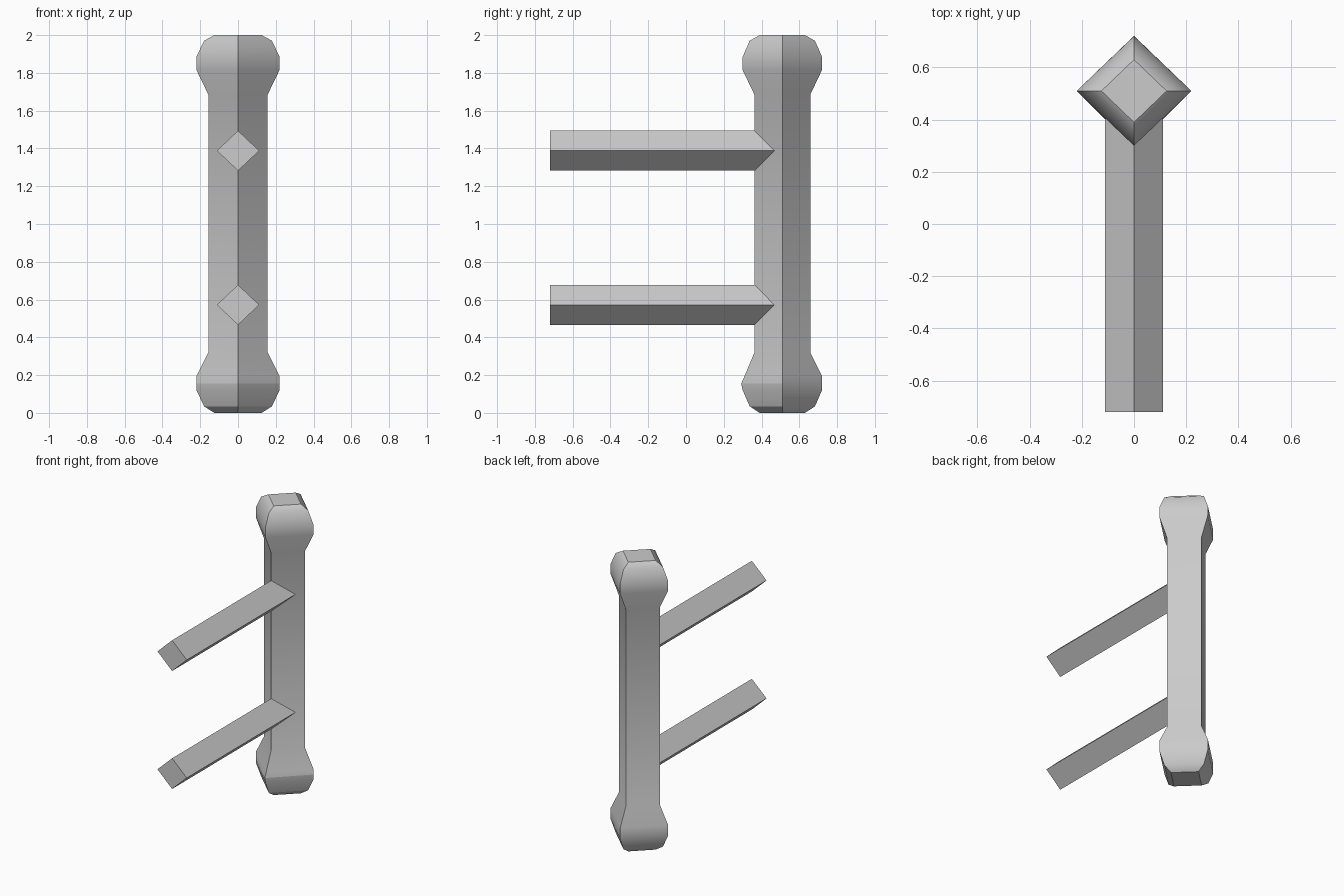
import bpy

if "Cube" in bpy.data.objects:
    bpy.data.objects.remove(bpy.data.objects["Cube"])

grey = bpy.data.materials.new("light_grey")
grey.use_nodes = True
grey.diffuse_color = (0.6, 0.6, 0.6, 1)
grey.node_tree.nodes["Principled BSDF"].inputs["Base Color"].default_value = (0.6, 0.6, 0.6, 1)


def build(name, verts, faces):
    mesh = bpy.data.meshes.new(name)
    mesh.from_pydata(verts, [], faces)
    mesh.materials.append(grey)
    obj = bpy.data.objects.new(name, mesh)
    bpy.context.collection.objects.link(obj)
    return obj


def skin(rings):
    """Side quads between successive four-cornered rings, wound outwards."""
    return [(4 * i + j, 4 * i + (j + 1) % 4, 4 * i + 4 + (j + 1) % 4, 4 * i + 4 + j)
            for i in range(rings - 1) for j in range(4)]


# Upright post: diamond section; each row is height, half width, back and front reach
POST_Y = 0.51
profile = [
    (0.0, 0.125, 0.12, 0.12), (0.035, 0.18, 0.173, 0.173),
    (0.12, 0.22, 0.21, 0.21), (0.155, 0.22, 0.211, 0.218), (0.195, 0.22, 0.21, 0.20),
    (0.32, 0.157, 0.148, 0.148), (1.685, 0.157, 0.148, 0.148),
    (1.815, 0.22, 0.21, 0.21), (1.885, 0.22, 0.21, 0.21),
    (1.97, 0.18, 0.173, 0.173), (2.0, 0.125, 0.12, 0.12),
]
verts = []
for z, half, back, front in profile:
    verts += [(half, POST_Y, z), (0, POST_Y + back, z), (-half, POST_Y, z), (0, POST_Y - front, z)]
last = len(verts) - 4
post = build("upright_post", verts,
             skin(len(profile)) + [(3, 2, 1, 0), tuple(range(last, last + 4))])

# Smooth knobs, crisp corners and caps, plus the creases on the front of the foot
bpy.ops.object.select_all(action="DESELECT")
post.select_set(True)
bpy.context.view_layer.objects.active = post
bpy.ops.object.shade_smooth_by_angle(angle=0.63)
for edge in post.data.edges:
    rows = {v // 4 for v in edge.vertices}
    cols = {v % 4 for v in edge.vertices}
    level = len(rows) == 1
    if not level or rows <= {0, len(profile) - 1} or (rows <= {1, 3} and 3 in cols):
        edge.use_edge_sharp = True
    else:
        edge.use_edge_sharp = False

# Two forward pegs, notched to sit against the front corner of the post
R_X, R_Z = 0.112, 0.106
for name, z in (("lower_peg", 0.572), ("upper_peg", 1.388)):
    corners = [(R_X, 0), (0, -R_Z), (-R_X, 0), (0, R_Z)]
    front = [(x, -0.72, z + dz) for x, dz in corners]
    back = [(x, 0.367 + 0.943 * abs(x), z + dz) for x, dz in corners]
    faces = [tuple(reversed(f)) for f in skin(2)]
    faces += [(0, 1, 2, 3), (4, 7, 5), (5, 7, 6)]
    peg = build(name, front + back, faces)
    # Orient every face outwards
    peg.data.polygons.foreach_set("use_smooth", [False] * len(peg.data.polygons))
    bpy.ops.object.select_all(action="DESELECT")
    peg.select_set(True)
    bpy.context.view_layer.objects.active = peg
    bpy.ops.object.mode_set(mode="EDIT")
    bpy.ops.mesh.select_all(action="SELECT")
    bpy.ops.mesh.normals_make_consistent(inside=False)
    bpy.ops.object.mode_set(mode="OBJECT")
